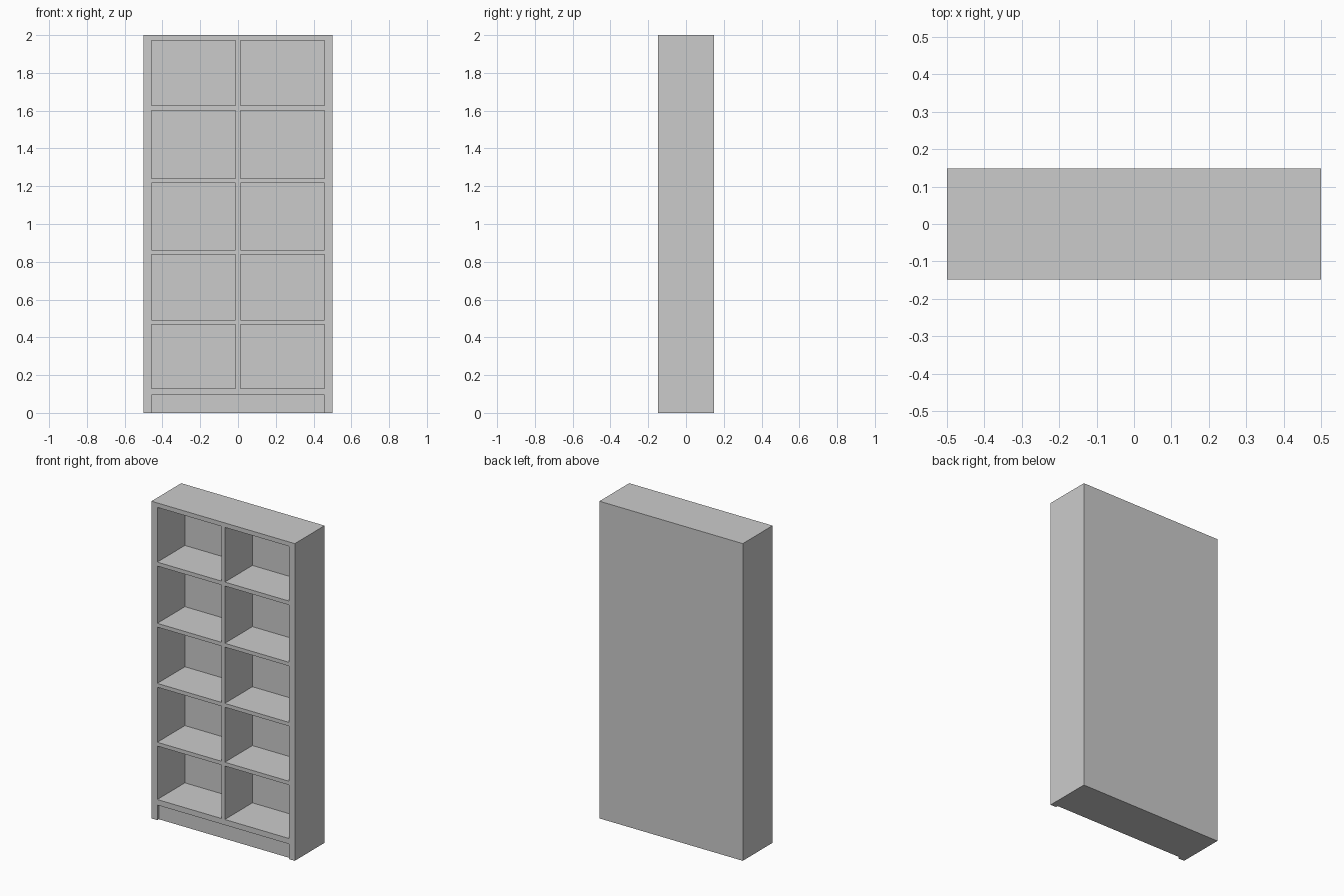
import bpy
import bmesh
from mathutils import Matrix, Vector

if "Cube" in bpy.data.objects:
    bpy.data.objects.remove(bpy.data.objects["Cube"])


def add_box(bm, lo, hi):
    """Add an axis-aligned box between two corners."""
    lo, hi = Vector(lo), Vector(hi)
    m = Matrix.Translation((lo + hi) / 2) @ Matrix.Diagonal((*(hi - lo), 1))
    bmesh.ops.create_cube(bm, size=1, matrix=m)


def make_object(name, boxes):
    bm = bmesh.new()
    for lo, hi in boxes:
        add_box(bm, lo, hi)
    mesh = bpy.data.meshes.new(name)
    bm.to_mesh(mesh)
    bm.free()
    obj = bpy.data.objects.new(name, mesh)
    bpy.context.collection.objects.link(obj)
    return obj


WIDTH, DEPTH, HEIGHT = 1.0, 0.297, 2.0
INNER = 0.459          # half width between the side panels
DIVIDER = 0.012        # half thickness of the middle divider
FRONT, BACK = -DEPTH / 2, DEPTH / 2
BACK_PANEL = 0.022
KICK_DEPTH, KICK_HEIGHT = 0.015, 0.095

# Bottom and top of each row of compartments
ROWS = [(0.13, 0.467), (0.491, 0.838), (0.862, 1.217),
        (1.241, 1.602), (1.627, 1.972)]

# Solid carcass
bookcase = make_object("bookcase", [((-WIDTH / 2, FRONT, 0), (WIDTH / 2, BACK, HEIGHT))])

# Two columns of compartments and the shallow toe recess
cuts = []
for z0, z1 in ROWS:
    for x0, x1 in ((-INNER, -DIVIDER), (DIVIDER, INNER)):
        cuts.append(((x0, FRONT - 0.1, z0), (x1, BACK - BACK_PANEL, z1)))
cuts.append(((-INNER, FRONT - 0.1, -0.1), (INNER, FRONT + KICK_DEPTH, KICK_HEIGHT)))
cutter = make_object("compartment_cutter", cuts)
cutter.hide_render = True

mod = bookcase.modifiers.new("compartments", 'BOOLEAN')
mod.operation = 'DIFFERENCE'
mod.solver = 'EXACT'
mod.object = cutter
bpy.context.view_layer.objects.active = bookcase
bpy.ops.object.modifier_apply(modifier=mod.name)
bpy.data.objects.remove(cutter, do_unlink=True)
